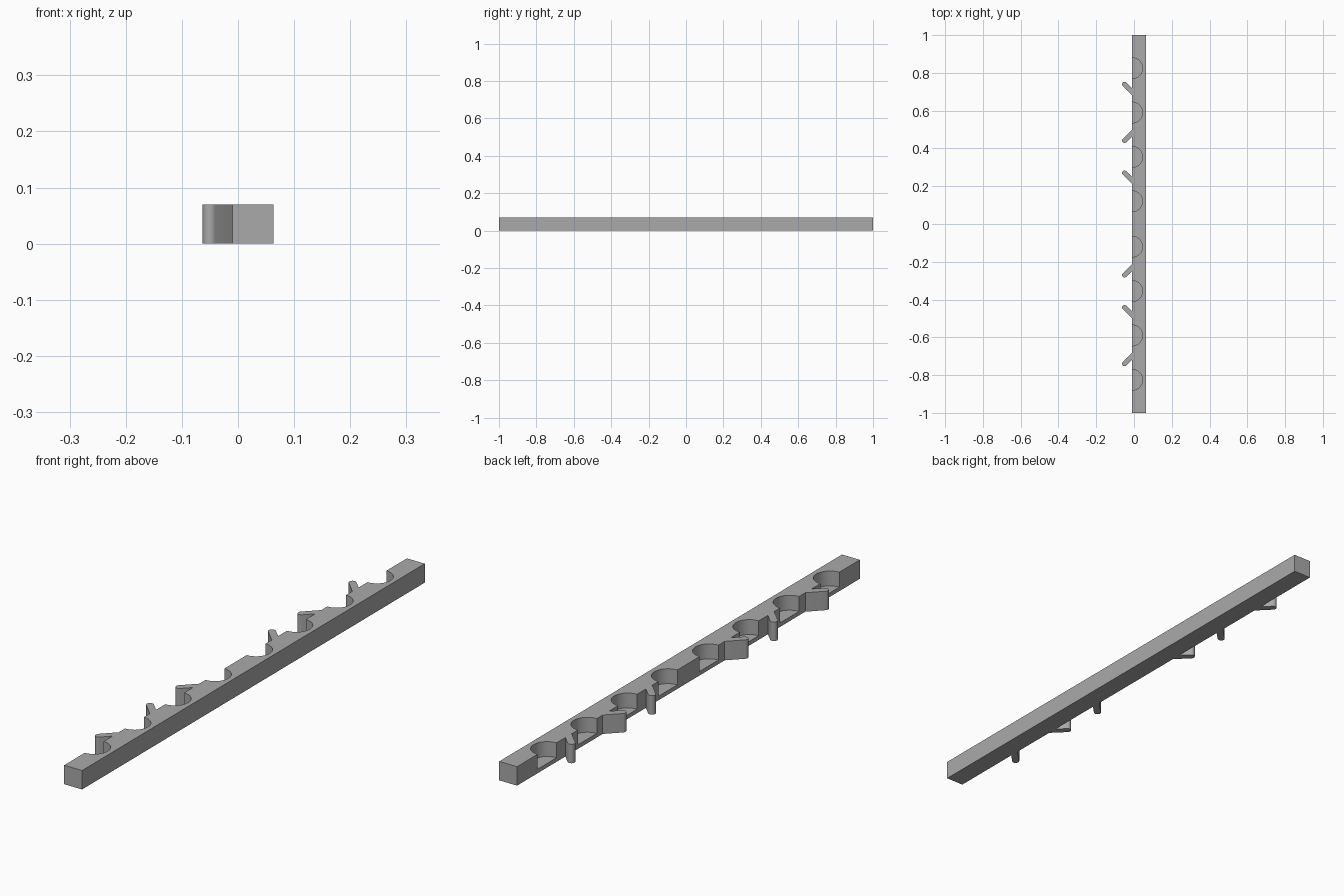
import bpy, bmesh, math
from mathutils import Vector

cube = bpy.data.objects.get("Cube")
if cube:
    bpy.data.objects.remove(cube, do_unlink=True)

HEIGHT = 0.07
FLOOR = 0.015        # thickness left under each round pocket
FACE = -0.01         # x of the pocketed side
BACK = 0.063         # x of the plain side
RADIUS = 0.055
POCKETS = [0.12, 0.355, 0.59, 0.825]

grey = bpy.data.materials.new("plain grey")
grey.use_nodes = True
colour = (0.4, 0.4, 0.4, 1)
grey.diffuse_color = colour
grey.node_tree.nodes["Principled BSDF"].inputs["Base Color"].default_value = colour


def prism(name, outline, z0, z1):
    """Extrude a flat outline between two heights."""
    bm = bmesh.new()
    base = bm.faces.new([bm.verts.new((x, y, z0)) for x, y in outline])
    side = bmesh.ops.extrude_face_region(bm, geom=[base])["geom"]
    bmesh.ops.translate(bm, vec=(0, 0, z1 - z0),
                        verts=[v for v in side if isinstance(v, bmesh.types.BMVert)])
    bmesh.ops.recalc_face_normals(bm, faces=bm.faces)
    mesh = bpy.data.meshes.new(name)
    bm.to_mesh(mesh)
    bm.free()
    mesh.materials.append(grey)
    obj = bpy.data.objects.new(name, mesh)
    bpy.context.collection.objects.link(obj)
    bpy.ops.object.select_all(action="DESELECT")
    obj.select_set(True)
    bpy.context.view_layer.objects.active = obj
    bpy.ops.object.shade_smooth_by_angle(angle=math.radians(35))
    return obj


def arc(cx, cy, r, start, end, steps):
    angles = [start + (end - start) * i / steps for i in range(steps + 1)]
    return [(cx + r * math.cos(a), cy + r * math.sin(a)) for a in angles]


# Lower slab running under the pockets
prism("base_slab", [(FACE, -1), (BACK, -1), (BACK, 1), (FACE, 1)], 0, FLOOR)

# Upper rail whose outline follows the half-round pockets
outline = [(BACK, 1), (BACK, -1), (FACE, -1)]
for y in sorted(POCKETS + [-p for p in POCKETS]):
    outline += arc(FACE, y, RADIUS, -math.pi / 2, math.pi / 2, 24)
outline.append((FACE, 1))
prism("pocketed_rail", outline, FLOOR, HEIGHT)

# Slanted fins with rounded tips, mirrored about the middle
for number, (root_y, slant) in enumerate([(0.23, 1), (0.482, -1), (0.70, 1)], 1):
    for half, sign in (("back", 1), ("front", -1)):
        lean = slant * sign
        root = Vector((FACE + 0.003, root_y * sign - 0.003 * lean))
        tip = root + Vector((-0.043, 0.043 * lean))
        heading = math.atan2(lean, -1)
        r = 0.013
        side = Vector((-math.sin(heading), math.cos(heading))) * r
        # Root corners are slid along the fin so they end inside the rail
        along = Vector((math.cos(heading), math.sin(heading)))
        corners = []
        for s in (1, -1):
            p = root + side * s
            p += along * ((FACE + 0.002 - p.x) / along.x)
            corners.append(tuple(p))
        tip_arc = arc(tip.x, tip.y, r, heading - math.pi / 2, heading + math.pi / 2, 12)
        prism(f"{half}_fin_{number}", [corners[1]] + tip_arc + [corners[0]], 0, HEIGHT)
